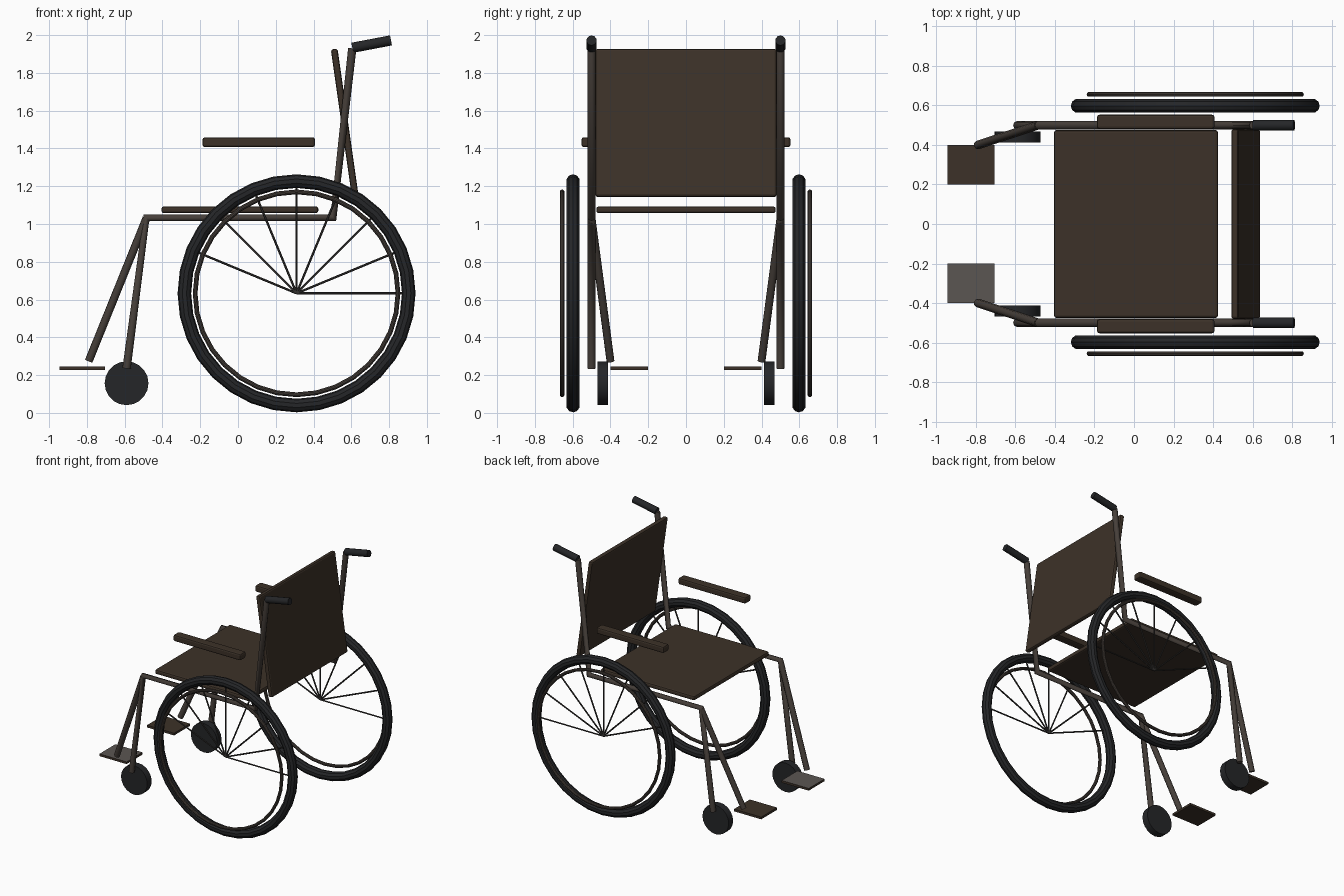
import bpy, math
from mathutils import Vector

cube = bpy.data.objects.get("Cube")
if cube:
    bpy.data.objects.remove(cube, do_unlink=True)


def material(name, color):
    m = bpy.data.materials.new(name)
    m.use_nodes = True
    m.diffuse_color = (*color, 1)
    m.node_tree.nodes["Principled BSDF"].inputs["Base Color"].default_value = (*color, 1)
    return m


BROWN = material("brown upholstery", (0.045, 0.031, 0.021))
RUBBER = material("black rubber", (0.018, 0.019, 0.021))
STEEL = material("worn steel", (0.062, 0.05, 0.042))
GREY = material("bare grey steel", (0.105, 0.092, 0.085))
SPOKE = material("dark spoke steel", (0.035, 0.032, 0.03))


def finish(name, mat, smooth=None):
    o = bpy.context.object
    o.name = name
    o.data.materials.append(mat)
    if smooth:
        bpy.ops.object.shade_smooth_by_angle(angle=math.radians(smooth))
    return o


def box(name, mat, center, size, bevel=0, tilt=0):
    bpy.ops.mesh.primitive_cube_add(size=1, location=center)
    o = bpy.context.object
    o.scale = size
    bpy.ops.object.transform_apply(location=False, rotation=False, scale=True)
    o.rotation_euler.y = tilt
    if bevel:
        b = o.modifiers.new("rounded edges", 'BEVEL')
        b.width = bevel
        b.segments = 2
    return finish(name, mat)


def rod(name, mat, a, b, radius, sides=10):
    a, b = Vector(a), Vector(b)
    d = b - a
    bpy.ops.mesh.primitive_cylinder_add(vertices=sides, radius=radius, depth=d.length,
                                        location=(a + b) / 2)
    bpy.context.object.rotation_euler = d.to_track_quat('Z', 'Y').to_euler()
    return finish(name, mat, 40)


def tube(name, mat, points, radius):
    c = bpy.data.curves.new(name, 'CURVE')
    c.dimensions = '3D'
    c.bevel_depth = radius
    c.bevel_resolution = 2
    c.use_fill_caps = True
    s = c.splines.new('POLY')
    s.points.add(len(points) - 1)
    for p, co in zip(s.points, points):
        p.co = (*co, 1)
    c.materials.append(mat)
    o = bpy.data.objects.new(name, c)
    bpy.context.collection.objects.link(o)
    return o


def ring(name, mat, center, major, minor):
    bpy.ops.mesh.primitive_torus_add(major_segments=32, minor_segments=10, location=center,
                                     major_radius=major, minor_radius=minor,
                                     rotation=(math.pi / 2, 0, 0))
    return finish(name, mat, 25)


# Upholstery
box("seat", BROWN, (0.01, 0, 1.075), (0.83, 0.95, 0.036), 0.012)
box("backrest", BROWN, (0.565, 0, 1.535), (0.036, 0.96, 0.79), 0.012, -math.atan2(0.11, 0.77))

HUB_X, HUB_Z = 0.31, 0.633
for side, y in (("left_side", 1), ("right_side", -1)):
    # Armrest pad
    box("armrest_" + side, BROWN, (0.11, 0.517 * y, 1.433), (0.595, 0.072, 0.052), 0.012)

    # Bent frame tube: push post, seat rail and caster leg
    tube("frame_" + side, STEEL, [(0.605, 0.5 * y, 1.93), (0.505, 0.5 * y, 1.033),
                                  (-0.485, 0.5 * y, 1.033), (-0.59, 0.5 * y, 0.235)], 0.022)
    tube("footrest_hanger_" + side, STEEL, [(-0.485, 0.5 * y, 1.03),
                                            (-0.79, 0.4 * y, 0.275)], 0.022)
    rod("push_handle_" + side, RUBBER, (0.605, 0.5 * y, 1.933), (0.81, 0.5 * y, 1.972), 0.027)

    # Footplate, with one worn to bare steel on top
    plate = box("footplate_" + side, BROWN, (-0.825, 0.3 * y, 0.237), (0.24, 0.2, 0.018))
    plate.data.materials.append(GREY)
    if y < 0:
        for f in plate.data.polygons:
            f.material_index = int(f.normal.z > 0.5)

    # Caster wheel
    bpy.ops.mesh.primitive_cylinder_add(vertices=20, radius=0.116, depth=0.056,
                                        location=(-0.59, 0.441 * y, 0.157),
                                        rotation=(math.pi / 2, 0, 0))
    finish("caster_" + side, RUBBER, 30)

    # Main wheel: tyre, hand rim and half fan of spokes
    ring("tyre_" + side, RUBBER, (HUB_X, 0.598 * y, HUB_Z), 0.594, 0.036)
    ring("hand_rim_" + side, STEEL, (HUB_X, 0.656 * y, HUB_Z), 0.537, 0.0125)
    for i in range(8):
        a = i * math.pi / 8
        tip = (HUB_X + 0.565 * math.cos(a), 0.598 * y, HUB_Z + 0.565 * math.sin(a))
        rod(f"spoke_{i}_{side}", SPOKE, (HUB_X, 0.598 * y, HUB_Z), tip, 0.006, 6)
